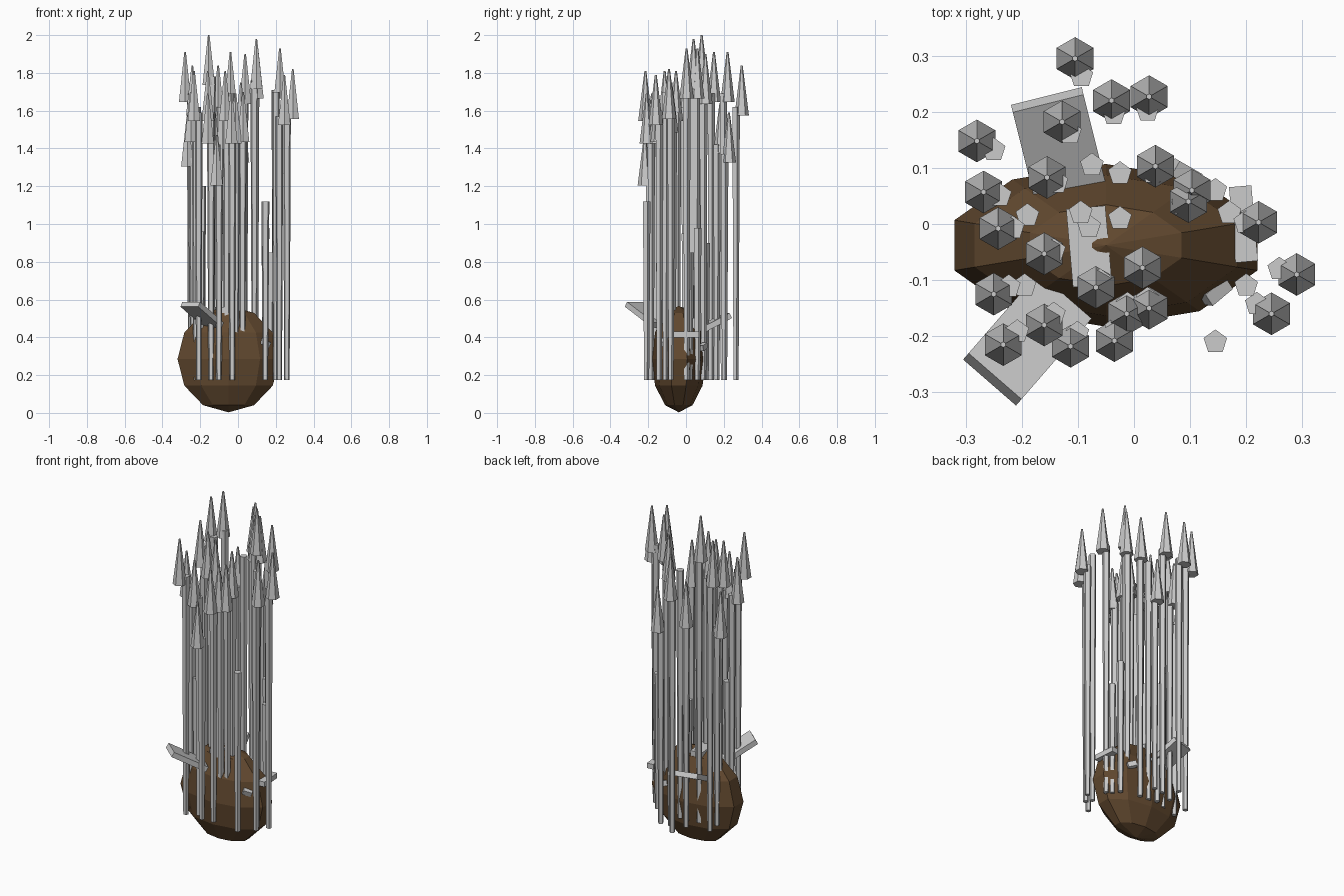
import bpy
from math import radians


def cone(name, x, y, z0, z1, sides, r0, r1):
    bpy.ops.mesh.primitive_cone_add(vertices=sides, radius1=r0, radius2=r1,
                                    depth=z1 - z0, location=(x, y, (z0 + z1) / 2))
    bpy.context.object.name = name


def slab(name, loc, size, rot):
    bpy.ops.mesh.primitive_cube_add(size=1, location=loc, scale=size,
                                    rotation=[radians(a) for a in rot])
    bpy.context.object.name = name


# Faceted brown body
bpy.ops.mesh.primitive_uv_sphere_add(segments=10, ring_count=6, radius=1,
                                     location=(-0.05, -0.038, 0.285),
                                     scale=(0.284, 0.145, 0.282))
body = bpy.context.object
body.name = "body"
brown = bpy.data.materials.new("brown")
brown.diffuse_color = (0.12, 0.065, 0.028, 1)
body.data.materials.append(brown)

# Spears: head x, head y, tip height; shafts sit slightly inward of the heads
spears = [
    (-0.105, 0.295, 1.84), (-0.04, 0.22, 1.91), (0.027, 0.227, 1.59),
    (-0.128, 0.182, 1.64), (-0.28, 0.148, 1.91), (-0.155, 0.083, 2.0),
    (0.038, 0.103, 1.90), (0.103, 0.06, 1.93), (0.097, 0.04, 1.98),
    (-0.268, 0.057, 1.57), (-0.242, -0.008, 1.84), (-0.16, -0.053, 1.81),
    (0.222, 0.003, 1.93), (0.29, -0.09, 1.82), (0.245, -0.16, 1.79),
    (0.015, -0.078, 1.75), (-0.068, -0.113, 1.81), (-0.25, -0.125, 1.70),
    (0.027, -0.15, 1.70), (-0.013, -0.16, 1.69), (-0.035, -0.208, 1.69),
    (-0.113, -0.218, 1.47), (-0.16, -0.18, 1.69), (-0.233, -0.215, 1.81),
]
for x, y, tip in spears:
    cone("spear_shaft", x / 1.12, y / 1.12, 0.175, tip - 0.22, 5, 0.015, 0.022)
    cone("spear_head", x, y, tip - 0.265, tip, 6, 0.038, 0.005)

# Broken shafts without heads: x, y, top height
broken = [
    (-0.075, 0.105, 0.9), (-0.025, 0.09, 1.65), (-0.095, 0.02, 1.05),
    (-0.08, -0.005, 0.95), (-0.025, 0.01, 0.85), (-0.19, 0.015, 1.2),
    (0.145, 0.06, 0.98), (0.17, 0.02, 0.85), (0.2, -0.11, 1.7),
    (0.145, -0.21, 1.12), (-0.195, -0.11, 0.96),
]
for x, y, top in broken:
    cone("broken_shaft", x, y, 0.175, top, 5, 0.015, 0.022)

# Stone plates stuck in the body
slab("front_plate", (-0.19, -0.205, 0.52), (0.22, 0.125, 0.03), (0, 30, 49))
slab("back_plate", (-0.133, 0.135, 0.47), (0.2, 0.13, 0.03), (0, 27, -76))
slab("top_plate", (-0.08, -0.04, 0.545), (0.07, 0.14, 0.03), (0, 0, 5))
slab("side_plate", (0.195, 0.0, 0.415), (0.04, 0.135, 0.03), (0, 0, 5))

# Small chips
slab("front_chip", (0.145, -0.12, 0.37), (0.05, 0.025, 0.03), (20, 20, 40))
slab("back_chip", (0.09, 0.09, 0.35), (0.05, 0.03, 0.03), (0, 20, -30))
